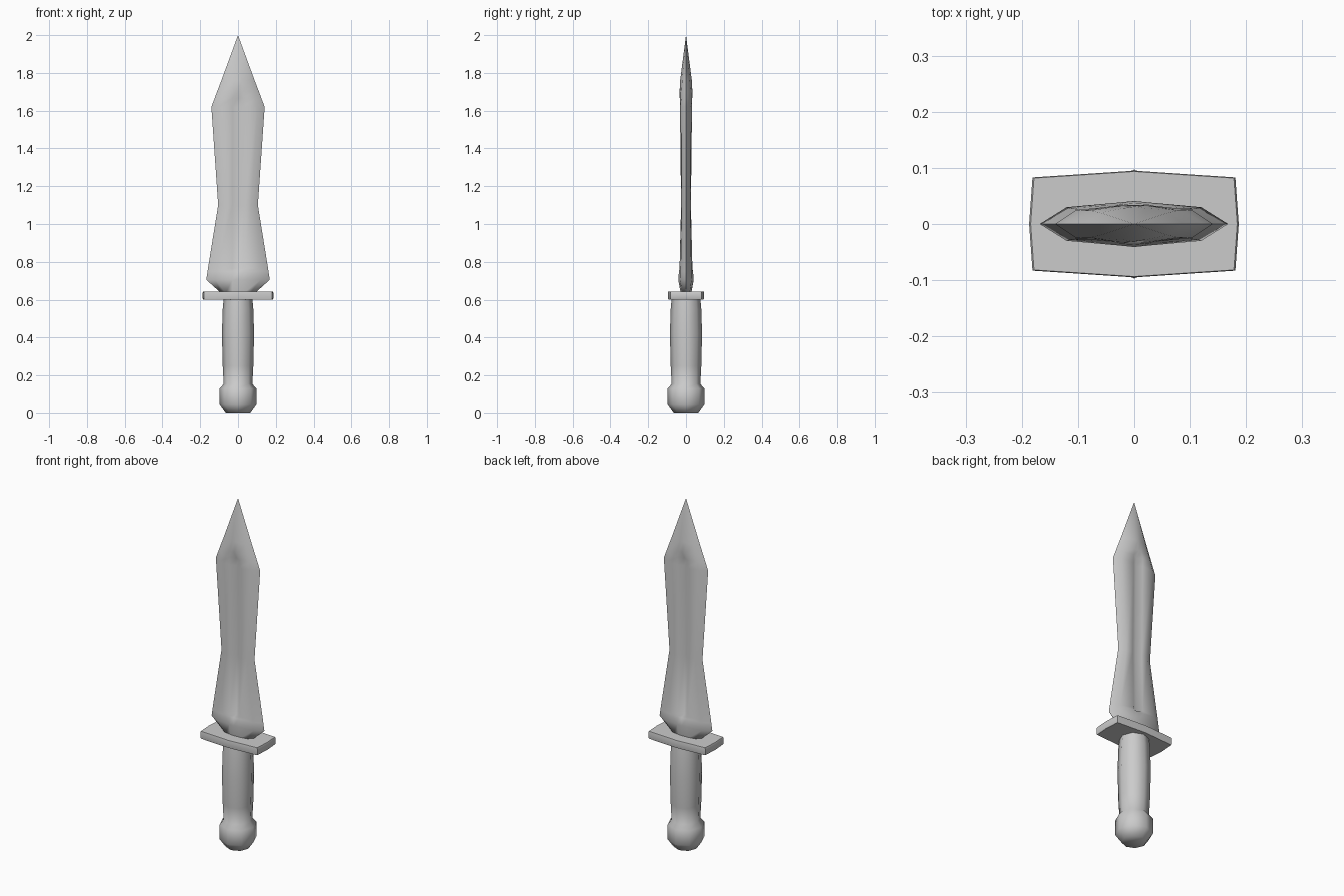
import bpy, bmesh, math

if "Cube" in bpy.data.objects:
    bpy.data.objects.remove(bpy.data.objects["Cube"])


def loft(name, rings, tip=None, angle=60):
    """Skin a stack of closed rings; close the top with a cap or a tip point."""
    bm = bmesh.new()
    loops = [[bm.verts.new(p) for p in ring] for ring in rings]
    n = len(loops[0])
    for a, b in zip(loops, loops[1:]):
        for i in range(n):
            j = (i + 1) % n
            bm.faces.new((a[i], a[j], b[j], b[i]))
    bm.faces.new(loops[0][::-1])
    if tip:
        t = bm.verts.new(tip)
        for i in range(n):
            bm.faces.new((loops[-1][i], loops[-1][(i + 1) % n], t))
    else:
        bm.faces.new(loops[-1])
    bmesh.ops.recalc_face_normals(bm, faces=bm.faces)
    mesh = bpy.data.meshes.new(name)
    bm.to_mesh(mesh)
    bm.free()
    obj = bpy.data.objects.new(name, mesh)
    bpy.context.collection.objects.link(obj)
    bpy.ops.object.select_all(action='DESELECT')
    bpy.context.view_layer.objects.active = obj
    obj.select_set(True)
    bpy.ops.object.shade_smooth_by_angle(angle=math.radians(angle))
    return obj


def circle(r, z, n=8):
    return [(r * math.cos(math.tau * i / n), r * math.sin(math.tau * i / n), z)
            for i in range(n)]


def blade_ring(z, w, bevel, t_side, t_rim, t_mid, g=0.03):
    """Flattened section: sharp edges, bevels and a central groove on both faces."""
    half = [(w, 0), (bevel, t_side), (g, t_rim), (0, t_mid),
            (-g, t_rim), (-bevel, t_side)]
    return [(x, y, z) for x, y in half] + [(-x, -y, z) for x, y in half]


# Leaf-shaped blade with a fuller: z, half width, bevel x, thickness side / rim / centre
blade = [
    (0.635, 0.090, 0.065, 0.020, 0.026, 0.028),
    (0.705, 0.168, 0.120, 0.030, 0.038, 0.041),
    (0.750, 0.161, 0.114, 0.028, 0.035, 0.037),
    (0.765, 0.159, 0.112, 0.028, 0.034, 0.014),
    (1.100, 0.105, 0.070, 0.022, 0.026, 0.010),
    (1.620, 0.141, 0.103, 0.025, 0.032, 0.014),
    (1.665, 0.124, 0.090, 0.024, 0.033, 0.016),
]
loft("blade", [blade_ring(*s) for s in blade]
     + [blade_ring(1.70, 0.111, 0.078, 0.024, 0.033, 0.034, 0.022),
        blade_ring(1.76, 0.088, 0.060, 0.020, 0.028, 0.031, 0.02)],
     tip=(0, 0, 2.0))

# Cross guard: slightly bowed rectangular plate
plan = [(0.187, 0), (0.181, 0.083), (0, 0.095), (-0.181, 0.083),
        (-0.187, 0), (-0.181, -0.083), (0, -0.095), (0.181, -0.083)]
guard = [(0.600, 0.985), (0.606, 1), (0.637, 1), (0.643, 0.985)]
loft("guard", [[(x * s, y * s, z) for x, y in plan] for z, s in guard], angle=50)

# Grip and pommel, turned from one eight-sided profile
grip = [(0.0, 0.065), (0.045, 0.097), (0.13, 0.097), (0.155, 0.076),
        (0.25, 0.081), (0.42, 0.085), (0.55, 0.081), (0.605, 0.076)]
loft("grip_and_pommel", [circle(r, z) for z, r in grip])
